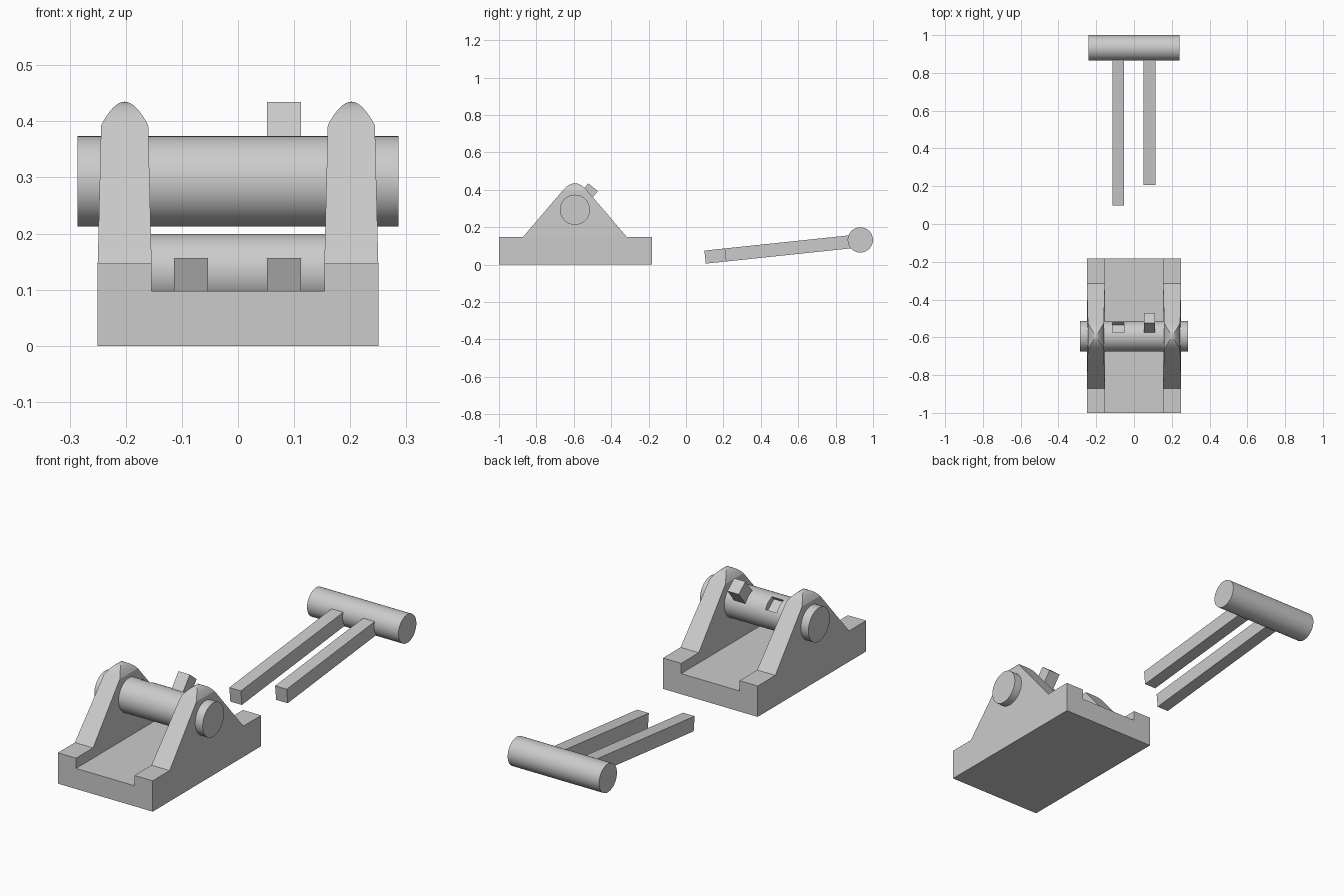
import bpy, bmesh
from math import pi, atan2
from mathutils import Vector

if "Cube" in bpy.data.objects:
    bpy.data.objects.remove(bpy.data.objects["Cube"])

grey = bpy.data.materials.new("plain grey")
grey.use_nodes = True
grey.diffuse_color = (0.6, 0.6, 0.6, 1)
grey.node_tree.nodes["Principled BSDF"].inputs["Base Color"].default_value = (0.6, 0.6, 0.6, 1)


def mesh_object(name, bm):
    bmesh.ops.recalc_face_normals(bm, faces=bm.faces)
    mesh = bpy.data.meshes.new(name)
    bm.to_mesh(mesh)
    bm.free()
    obj = bpy.data.objects.new(name, mesh)
    bpy.context.collection.objects.link(obj)
    mesh.materials.append(grey)
    return obj


def smooth(obj, angle=0.6):
    bpy.ops.object.select_all(action='DESELECT')
    obj.select_set(True)
    bpy.context.view_layer.objects.active = obj
    bpy.ops.object.shade_smooth_by_angle(angle=angle)


def cross_rod(name, y, z, radius, half_length):
    bpy.ops.mesh.primitive_cylinder_add(vertices=64, radius=radius, depth=2 * half_length,
                                        location=(0, y, z), rotation=(0, pi / 2, 0))
    obj = bpy.context.object
    obj.name = name
    obj.data.materials.append(grey)
    smooth(obj)
    return obj


def bar(name, x, start, end, width, height):
    """Square bar in the plane at x, running between two (y, z) points."""
    a, b = Vector((x, *start)), Vector((x, *end))
    d = b - a
    bpy.ops.mesh.primitive_cube_add(size=1, location=(a + b) / 2,
                                    rotation=(atan2(d.z, d.y), 0, 0))
    obj = bpy.context.object
    obj.name = name
    obj.scale = (width, d.length, height)
    bpy.ops.object.transform_apply(location=False, rotation=False, scale=True)
    obj.data.materials.append(grey)
    return obj


# Base: U-shaped section drawn from front to back
RAIL_Z, FLOOR_Z = 0.147, 0.098
half = [(0.25, 0), (0.25, RAIL_Z), (0.154, RAIL_Z), (0.154, FLOOR_Z)]
section = half + [(-x, z) for x, z in reversed(half)]
bm = bmesh.new()
face = bm.faces.new([bm.verts.new((x, -1, z)) for x, z in section])
extruded = bmesh.ops.extrude_face_region(bm, geom=[face])["geom"]
bmesh.ops.translate(bm, vec=(0, 0.817, 0),
                    verts=[v for v in extruded if isinstance(v, bmesh.types.BMVert)])
mesh_object("base", bm)

# Bearing cheeks: stacked rectangles closing to a rounded peak
ROD_Y, ROD_Z, ROD_R = -0.594, 0.293, 0.0805
rings = [(RAIL_Z, 0.278, 0.048), (0.393, 0.068, 0.042)]
STEPS = 8
for i in range(1, STEPS):
    t = 1 - i / STEPS
    rings.append((0.435 - 0.042 * t ** 1.9, 0.068 * t, 0.042 * t))
for side, sx in (("left", 1), ("right", -1)):
    bm = bmesh.new()
    below = None
    for z, hy, hx in rings:
        ring = [bm.verts.new((sx * 0.202 + a * hx, ROD_Y + b * hy, z))
                for a, b in ((1, 1), (-1, 1), (-1, -1), (1, -1))]
        if below:
            for k in range(4):
                bm.faces.new((below[k - 1], below[k], ring[k], ring[k - 1]))
        below = ring
    peak = bm.verts.new((sx * 0.202, ROD_Y, 0.435))
    for k in range(4):
        bm.faces.new((below[k - 1], below[k], peak))
    smooth(mesh_object(side + "_cheek", bm), 0.3)

# Axle with a broken stub on one side and an empty socket on the other
axle = cross_rod("axle", ROD_Y, ROD_Z, ROD_R, 0.286)
out = Vector((0.625, 0.78))
centre = Vector((ROD_Y, ROD_Z))
bar("axle_stub", 0.082, centre + out * 0.03, centre + out * 0.155, 0.06, 0.066)
cutter = bar("socket_cutter", -0.083, centre + out * 0.053, centre + out * 0.155, 0.06, 0.066)
cutter.hide_render = True
cutter.hide_viewport = True
cut = axle.modifiers.new("socket", 'BOOLEAN')
cut.operation = 'DIFFERENCE'
cut.solver = 'EXACT'
cut.object = cutter
# keep the crease modifier, if any, after the cut
axle.modifiers.move(len(axle.modifiers) - 1, 0)

# Detached handle: crossbar and two prongs of unequal length
cross_rod("handle_crossbar", 0.932, 0.132, 0.0675, 0.241)
for name, x, y in (("right_prong", -0.084, 0.102), ("left_prong", 0.082, 0.21)):
    bar(name, x, (y, 0.04 + 0.105 * (y - 0.102)), (0.92, 0.126), 0.061, 0.07)
